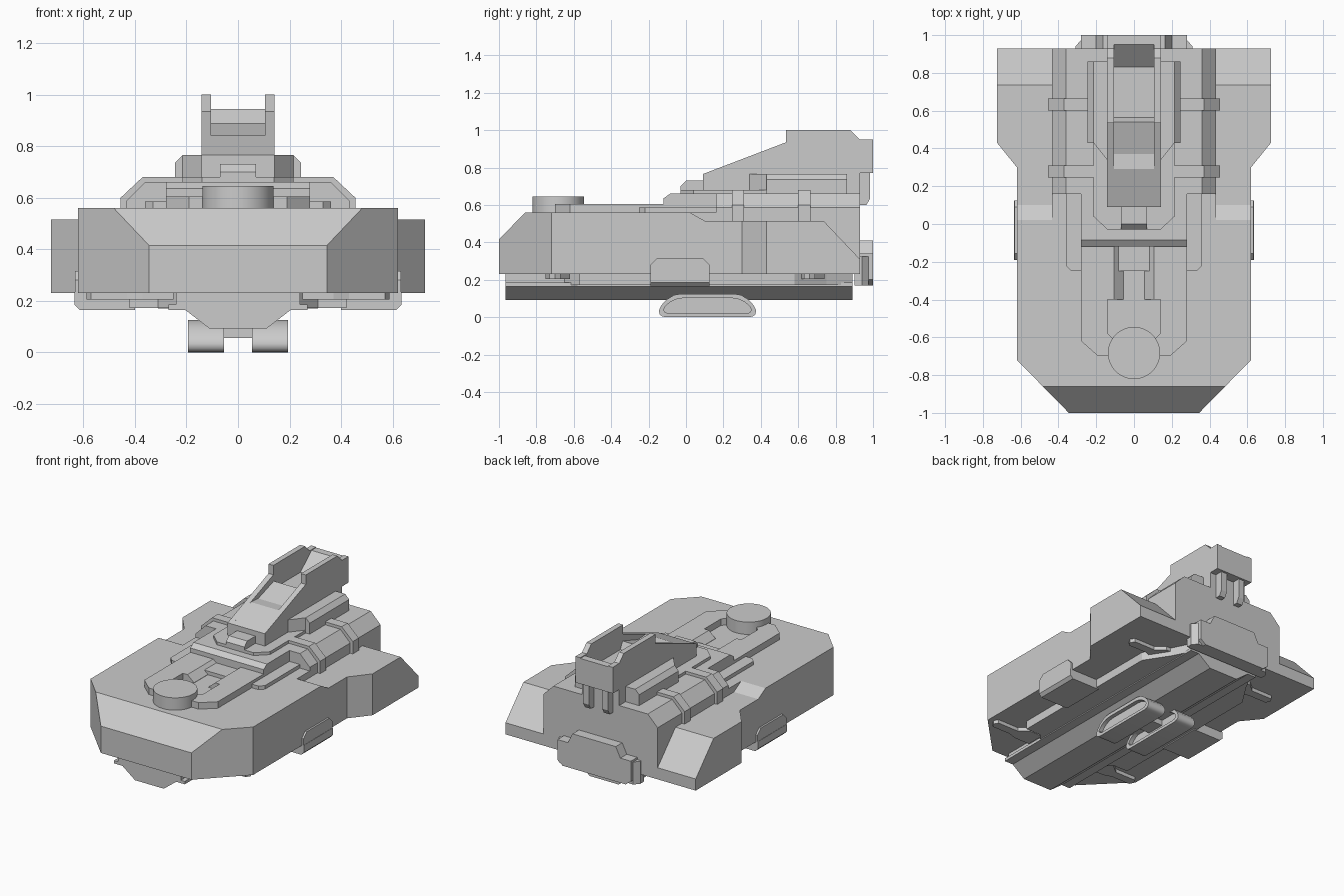
import bpy, bmesh, math
from mathutils import Vector

if "Cube" in bpy.data.objects:
    bpy.data.objects.remove(bpy.data.objects["Cube"])


def place(axis, p, d):
    """2D point + depth -> 3D, extruding along the given axis."""
    u, v = p
    return {'z': (u, v, d), 'x': (d, u, v), 'y': (u, d, v)}[axis]


def sym(half):
    """Close a right-half outline by mirroring it over x = 0."""
    return half + [(-x, y) for x, y in reversed(half) if x > 1e-6]


def finish(name, bm, mirror=False):
    if mirror:
        g = bmesh.ops.duplicate(bm, geom=bm.verts[:] + bm.edges[:] + bm.faces[:])['geom']
        for v in g:
            if isinstance(v, bmesh.types.BMVert):
                v.co.x *= -1
    bmesh.ops.recalc_face_normals(bm, faces=bm.faces)
    me = bpy.data.meshes.new(name)
    bm.to_mesh(me)
    bm.free()
    ob = bpy.data.objects.new(name, me)
    bpy.context.collection.objects.link(ob)
    return ob


def prism(name, axis, pts, a, b, mirror=False, cut=None):
    """Extrude a profile from a to b; cut = (point, normal) slices off a bevel."""
    bm = bmesh.new()
    lo = [bm.verts.new(place(axis, p, a)) for p in pts]
    hi = [bm.verts.new(place(axis, p, b)) for p in pts]
    n = len(pts)
    bm.faces.new(lo)
    bm.faces.new(hi)
    for i in range(n):
        j = (i + 1) % n
        bm.faces.new((lo[i], lo[j], hi[j], hi[i]))
    bmesh.ops.recalc_face_normals(bm, faces=bm.faces)
    if cut:
        r = bmesh.ops.bisect_plane(bm, geom=bm.verts[:] + bm.edges[:] + bm.faces[:],
                                   plane_co=cut[0], plane_no=cut[1], clear_outer=True)
        edges = [e for e in r['geom_cut'] if isinstance(e, bmesh.types.BMEdge)]
        bmesh.ops.contextual_create(bm, geom=edges)
    return finish(name, bm, mirror)


def box(name, x0, x1, y0, y1, z0, z1, mirror=False):
    return prism(name, 'z', [(x0, y0), (x1, y0), (x1, y1), (x0, y1)], z0, z1, mirror)


# Main hull with sloped nose
prism('hull', 'z', sym([(.345, -1), (.62, -.72), (.62, .02), (.435, .02), (.435, .93)]),
      .23, .56, cut=(Vector((0, -1, .415)), Vector((0, -.145, .14))))
# Rear side sponsons with sloped tails
prism('rear_sponsons', 'z', [(.43, .02), (.62, .02), (.62, .30), (.725, .43), (.725, .93), (.43, .93)],
      .23, .515, True, (Vector((0, .735, .515)), Vector((0, .205, .195))))
prism('sponson_step', 'x', [(.02, .5), (.02, .56), (.10, .515), (.10, .5)], .43, .62, True)

# Raised rear deck and its straps
prism('rear_deck', 'y', sym([(.435, .5), (.435, .585), (.36, .66)]), .16, .93)
for i, y in enumerate((.245, .60)):
    prism(f'deck_strap_{i}', 'y', sym([(.455, .515), (.455, .60), (.37, .68)]), y, y + .065)
prism('middle_deck_plate', 'z', sym([(.33, -.25), (.36, -.22), (.36, .2)]), .55, .585)
prism('middle_deck', 'x', [(-.12, .55), (-.12, .635), (-.085, .66), (.2, .66), (.2, .55)], -.28, .28)

# Front deck frame around a channel, and the round hatch
prism('front_deck_frame', 'z',
      [(0, -.70), (.19, -.70), (.28, -.62), (.28, -.1), (.105, -.1), (.105, -.40), (.14, -.40),
       (.14, -.58), (.10, -.62), (0, -.62)], .55, .605, True)
prism('channel_slopes', 'y', [(.055, .555), (.055, .562), (.105, .605), (.105, .555)], -.40, -.1, True)
bm = bmesh.new()
bmesh.ops.create_cone(bm, cap_ends=True, segments=48, radius1=.138, radius2=.138, depth=.095)
bmesh.ops.translate(bm, verts=bm.verts, vec=(0, -.683, .5975))
hatch = finish('round_hatch', bm)
for p in hatch.data.polygons:
    p.use_smooth = len(p.vertices) == 4
hatch.data.set_sharp_from_angle(angle=math.radians(35))

# Turret base, nose block and side rails
prism('turret_base', 'z', sym([(.14, -.03), (.215, .04), (.215, .80)]), .65, .68)
prism('turret_nose_block', 'x', [(-.03, .67), (-.03, .70), (0, .73), (.1, .73), (.1, .67)], -.07, .07)
prism('side_rails', 'z', [(.13, .325), (.215, .43), (.215, .86), (.13, .86)], .65, .765, True)
prism('rail_slopes', 'y', [(.21, .65), (.245, .65), (.245, .735), (.215, .765), (.21, .765)],
      .43, .86, True)

# Turret: two side walls and a ramp between them
prism('turret_walls', 'x',
      [(.09, .67), (.09, .765), (.535, .935), (.535, 1), (.88, 1), (.93, .95), (1, .95), (1, .77),
       (.93, .77), (.93, .65)], .105, .142, True)
prism('turret_ramp', 'x',
      [(.09, .67), (.09, .765), (.29, .841), (.37, .835), (.54, .89), (.565, .84), (.83, .84),
       (.95, .945), (1, .945), (1, .77), (.93, .77), (.93, .65)], -.106, .106)
prism('turret_rear_prongs', 'x', [(.92, .80), (.985, .80), (.985, .635), (.965, .60), (.92, .60)],
      .05, .095, True)

# Rear armour plate
prism('rear_plate', 'y', sym([(.24, .17), (.28, .20), (.28, .34), (.20, .34), (.165, .41)]), .92, 1)
prism('rear_plate_flange', 'z', sym([(.31, .90), (.31, .94), (.28, .975)]), .17, .325)

# Belly plate, side skirts and keel
prism('belly_plate', 'z',
      sym([(.24, -.965), (.24, -.65), (.31, -.57), (.42, -.57), (.42, -.19), (.61, -.19),
           (.61, .12), (.42, .12), (.42, .58), (.31, .75), (.24, .89)]), .172, .24)
prism('side_skirts', 'y', [(.40, .165), (.615, .165), (.635, .185), (.635, .235), (.40, .235)],
      -.19, .125, True)
prism('skirt_tabs', 'x', [(-.19, .2), (-.19, .28), (-.155, .315), (.09, .315), (.125, .28), (.125, .2)],
      .61, .633, True)
prism('keel', 'y', sym([(.11, .092), (.205, .165), (.27, .165), (.27, .185)]), -.965, .89)
for i, y in enumerate((-.70, .66)):
    prism(f'belly_ridge_{i}', 'z',
          [(.25, y - .05), (.37, y - .05), (.43, y - .03), (.57, y - .03), (.588, y), (.57, y + .03),
           (.41, y + .03), (.35, y + .08), (.25, y + .08)], .205, .24, True)

# Hollow landing skids under the keel
half = [(.14, .125), (.18, .118), (.22, .093), (.248, .062), (.26, .035), (.256, .015), (.243, .004), (.22, 0)]
outer = [(.115 + y, z) for y, z in half] + [(.115 - y, z) for y, z in reversed(half)]
inner = [(.115 + (y - .115) * .90, .058 + (z - .058) * .66) for y, z in outer]
bm = bmesh.new()
rows = [[bm.verts.new(place('x', p, d)) for p in loop]
        for loop, d in ((outer, .055), (outer, .193), (inner, .193), (inner, .055))]
for r in range(4):
    a, b = rows[r], rows[(r + 1) % 4]
    for i in range(len(outer)):
        j = (i + 1) % len(outer)
        bm.faces.new((a[i], a[j], b[j], b[i]))
skids = finish('skid_rings', bm, True)
for p in skids.data.polygons:
    p.use_smooth = True
skids.data.set_sharp_from_angle(angle=math.radians(40))
prism('skid_webs', 'x', inner, .085, .165, True)
box('skid_link', -.09, .09, .05, .18, .055, .10)
